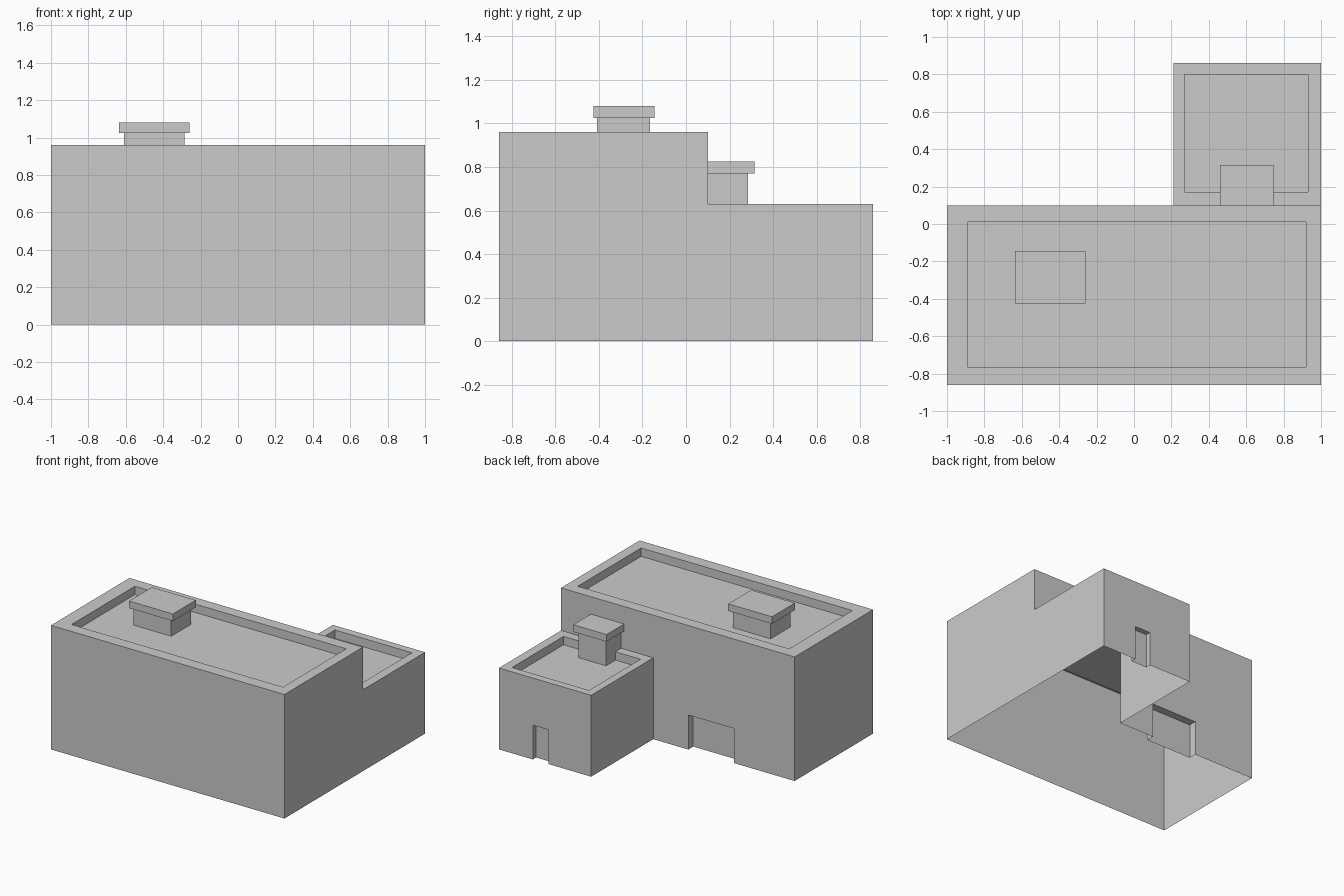
import bpy, bmesh

if "Cube" in bpy.data.objects:
    bpy.data.objects.remove(bpy.data.objects["Cube"])

RECESS = 0.065  # depth of the roof behind the parapet
MAIN_H, ANNEX_H = 0.96, 0.63


def finish(name, bm):
    bmesh.ops.remove_doubles(bm, verts=bm.verts, dist=1e-4)
    bmesh.ops.recalc_face_normals(bm, faces=bm.faces)
    mesh = bpy.data.meshes.new(name)
    bm.to_mesh(mesh)
    bm.free()
    obj = bpy.data.objects.new(name, mesh)
    bpy.context.collection.objects.link(obj)
    return obj


def face(bm, pts):
    bm.faces.new([bm.verts.new(p) for p in pts])


def wall(bm, a, b, h):
    """Upright wall between two plan points."""
    face(bm, [(*a, 0), (*b, 0), (*b, h), (*a, h)])


def ring(x0, x1, y0, y1, z):
    return [(x0, y0, z), (x1, y0, z), (x1, y1, z), (x0, y1, z)]


def roof(bm, outer, inner, z):
    """Flat parapet top, inner parapet sides and sunken roof."""
    loops = [ring(*outer, z), ring(*inner, z), ring(*inner, z - RECESS)]
    for lo, hi in zip(loops, loops[1:]):
        for i in range(4):
            j = (i + 1) % 4
            face(bm, [lo[i], lo[j], hi[j], hi[i]])
    face(bm, loops[-1])


def door_wall(bm, y, x0, d0, d1, door_h, depth, rest):
    """Back wall with a notched doorway and a recessed door panel."""
    notch = [(d0, 0), (d0, door_h), (d1, door_h), (d1, 0)]
    face(bm, [(x, y, z) for x, z in [(x0, 0)] + notch + rest])
    for (xa, za), (xb, zb) in zip(notch, notch[1:]):
        face(bm, [(xa, y, za), (xb, y, zb), (xb, y - depth, zb), (xa, y - depth, za)])
    face(bm, [(x, y - depth, z) for x, z in notch])


def box(name, x0, x1, y0, y1, z0, z1):
    bm = bmesh.new()
    lo, hi = ring(x0, x1, y0, y1, z0), ring(x0, x1, y0, y1, z1)
    face(bm, lo)
    face(bm, hi)
    for i in range(4):
        j = (i + 1) % 4
        face(bm, [lo[i], lo[j], hi[j], hi[i]])
    return finish(name, bm)


# Main building: hollow shell, open below and into the annex
bm = bmesh.new()
wall(bm, (-1, -0.86), (1, -0.86), MAIN_H)
wall(bm, (1, -0.86), (1, 0.1), MAIN_H)
wall(bm, (-1, 0.1), (-1, -0.86), MAIN_H)
door_wall(bm, 0.1, -1, -0.48, -0.09, 0.267, 0.06,
          [(0.21, 0), (0.21, ANNEX_H), (1, ANNEX_H), (1, MAIN_H), (-1, MAIN_H)])
roof(bm, (-1, 1, -0.86, 0.1), (-0.89, 0.92, -0.765, 0.01), MAIN_H)
finish("main_building", bm)

# Annex at the back right
bm = bmesh.new()
wall(bm, (1, 0.1), (1, 0.86), ANNEX_H)
wall(bm, (0.21, 0.86), (0.21, 0.1), ANNEX_H)
door_wall(bm, 0.86, 0.21, 0.575, 0.71, 0.265, 0.04,
          [(1, 0), (1, ANNEX_H), (0.21, ANNEX_H)])
roof(bm, (0.21, 1, 0.1, 0.86), (0.27, 0.93, 0.17, 0.80), ANNEX_H)
finish("annex", bm)

# Roof vents: base and overhanging cap
box("main_vent_base", -0.61, -0.285, -0.41, -0.165, MAIN_H - RECESS, 1.025)
box("main_vent_cap", -0.635, -0.26, -0.425, -0.145, 1.025, 1.08)
box("annex_vent_base", 0.485, 0.72, 0.1, 0.285, ANNEX_H - RECESS, 0.77)
box("annex_vent_cap", 0.46, 0.745, 0.1, 0.315, 0.77, 0.825)
